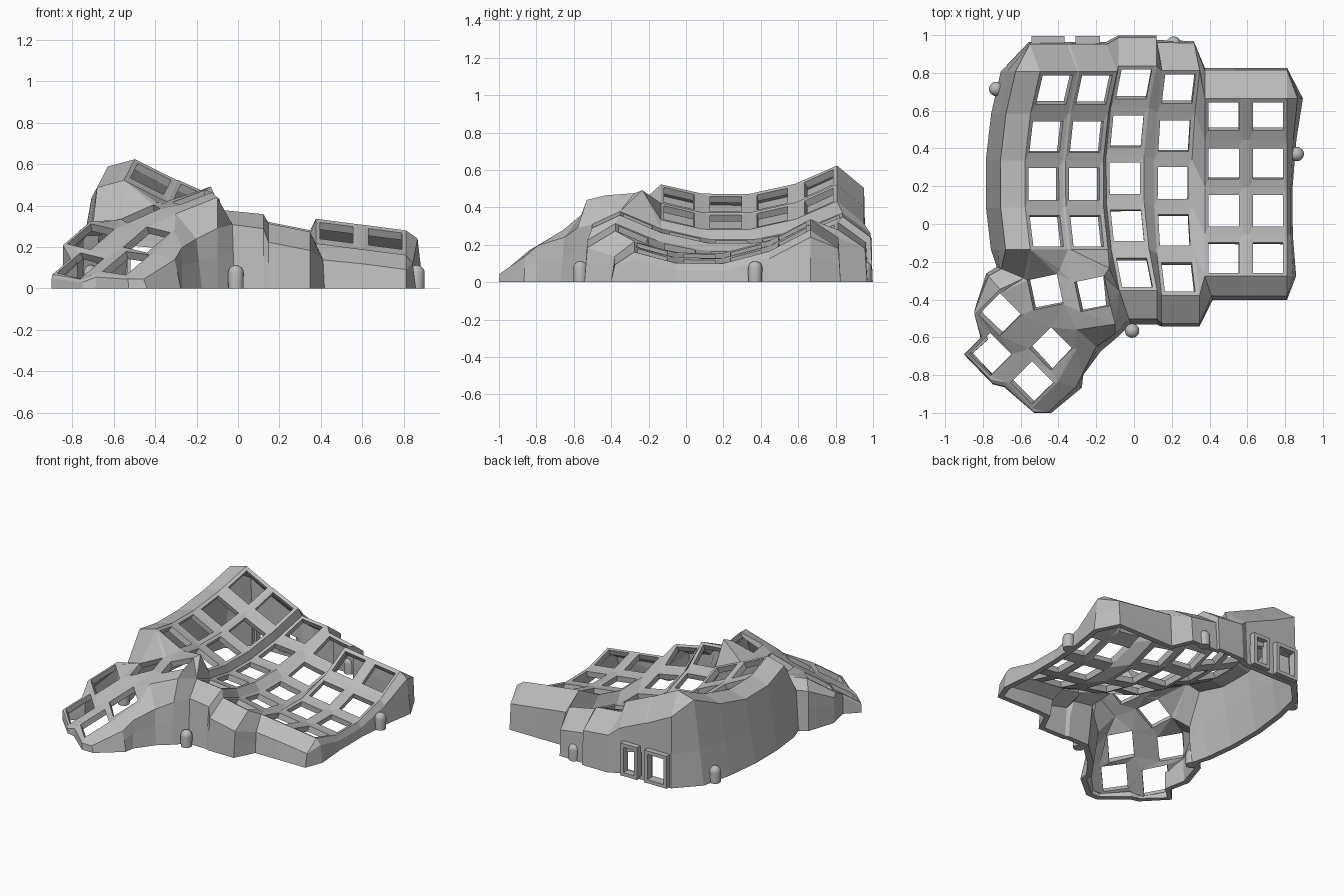
import bpy, bmesh
from math import sin, cos, radians, sqrt
from mathutils import Vector
from mathutils.geometry import delaunay_2d_cdt

cube = bpy.data.objects.get("Cube")
if cube:
    bpy.data.objects.remove(cube)

grey = bpy.data.materials.new("shell grey")
grey.use_nodes = True
COLOUR = (0.5, 0.5, 0.5, 1)
grey.diffuse_color = COLOUR
grey.node_tree.nodes["Principled BSDF"].inputs["Base Color"].default_value = COLOUR


def finish(bm, name):
    mesh = bpy.data.meshes.new(name)
    bm.to_mesh(mesh)
    bm.free()
    mesh.materials.append(grey)
    obj = bpy.data.objects.new(name, mesh)
    bpy.context.collection.objects.link(obj)
    return obj


def thicken(obj, amount):
    mod = obj.modifiers.new("thickness", "SOLIDIFY")
    mod.thickness = amount
    mod.offset = -1
    bpy.context.view_layer.objects.active = obj
    bpy.ops.object.modifier_apply(modifier=mod.name)
    for v in obj.data.vertices:
        v.co.z = max(v.co.z, 0)


shell = bmesh.new()
known = {}


def face(*points):
    # shared corners are welded by position
    verts = []
    for p in points:
        key = tuple(round(c, 4) for c in p)
        if key not in known:
            known[key] = shell.verts.new(p)
        if known[key] not in verts:
            verts.append(known[key])
    if len(verts) > 2 and not shell.faces.get(verts):
        shell.faces.new(verts)


def frame(outer, inner):
    for i in range(4):
        j = (i + 1) % 4
        face(outer[i], outer[j], inner[j], inner[i])


# Key columns: curved troughs of framed openings
HALF, HOLE, END, STEP = 0.1, 0.08, 0.097, 0.249


class Column:
    def __init__(self, x, y, z, tilt, curve, bow, back, rows):
        self.x, self.y, self.z = x, y, z
        self.tilt, self.curve, self.bow = tilt, curve, bow
        self.centres = [back - STEP * i for i in range(rows)]
        mids = [c - STEP / 2 for c in self.centres[:-1]]
        self.edges = [back + END] + mids + [self.centres[-1] - END]

    def at(self, u, y):
        d = (y - self.y) ** 2
        return Vector((self.x + self.bow * d + u, y,
                       self.z + self.curve * d - self.tilt * u))

    def left(self, i):
        return self.at(-HALF, self.edges[i])

    def right(self, i):
        return self.at(HALF, self.edges[i])

    def build(self):
        for i, c in enumerate(self.centres):
            outer = [self.left(i), self.right(i), self.right(i + 1), self.left(i + 1)]
            h = 0.084 / sqrt(1 + (2 * self.curve * (c - self.y)) ** 2)
            inner = [self.at(u, c + v) for u, v in
                     ((-HOLE, h), (HOLE, h), (HOLE, -h), (-HOLE, -h))]
            frame(outer, inner)


A = Column(0.71, 0.08, 0.105, 0.13, 0.55, 0, 0.568, 4)
B = Column(0.475, 0.08, 0.135, 0.13, 0.55, 0, 0.568, 4)
C = Column(0.205, 0.21, 0.145, 0.2, 0.43, 0.12, 0.715, 5)
D = Column(-0.05, 0.25, 0.212, 0.1, 0.43, 0.2, 0.74, 5)
E = Column(-0.265, 0.22, 0.32, 0.45, 0.46, 0.22, 0.71, 4)
F = Column(-0.48, 0.22, 0.415, 0.5, 0.46, 0.24, 0.71, 4)
columns = [A, B, C, D, E, F]
for col in columns:
    col.build()

# Webs between neighbouring columns
for a, b in zip(columns, columns[1:]):
    for i in range(min(len(a.centres), len(b.centres))):
        face(a.left(i), b.right(i), b.right(i + 1), a.left(i + 1))
face(C.right(4), C.right(5), B.left(4))


# Thumb cluster: tilted plates with square openings
class Plate:
    def __init__(self, x, y, z, yaw, gx=0.31, gy=0.55):
        self.c, self.yaw, self.g = (x, y, z), radians(yaw), (gx, gy)

    def corner(self, u, v, size):
        s, c = sin(self.yaw) * size, cos(self.yaw) * size
        dx, dy = u * c - v * s, u * s + v * c
        x, y, z = self.c
        return Vector((x + dx, y + dy,
                       max(z + dx * self.g[0] + dy * self.g[1], 0.045)))

    def rim(self, u, v):
        return self.corner(u, v, 0.095)


T1 = Plate(-0.22, -0.37, 0.44, 12, 0.35, 0.15)
T2 = Plate(-0.47, -0.36, 0.36, 12, 0.4, 0.2)
T3 = Plate(-0.71, -0.48, 0.25, 45)
T4 = Plate(-0.76, -0.69, 0.11, 45)
T5 = Plate(-0.54, -0.84, 0.122, 45, 0.35, 0.5)
T6 = Plate(-0.44, -0.66, 0.235, 45)

# Rim of the cluster with the outward step, drop and flare of its wall
thumb_rim = [
    (T2.rim(-1, 1), -0.12, 0.05, 0.05, 1.2),
    (T3.rim(1, 1), -0.06, 0.07, 0.05, 1.2),
    (T3.rim(-1, 1), 0, 0.02, 0.03, 1.2),
    (T4.rim(0.3, 1), -0.005, 0, 0.02, 1.2),
    (T4.rim(-1, 1), -0.005, 0, 0.02, 1.2),
    (T4.rim(-1, -1), 0.01, -0.02, 0.02, 1.2),
    (T5.rim(-1, 1), -0.01, -0.02, 0.02, 1.2),
    (T5.rim(-1, -1), 0.01, -0.022, 0.01, 1.2),
    (T5.rim(-1, -1), 0.085, -0.022, 0.01, 1.2),
    (T5.rim(1, -1), 0.1, -0.02, 0.03, 1.3),
    (T6.rim(1, -1), 0.035, -0.13, 0.08, 1.07),
    (Vector((-0.3, -0.56, 0.36)), 0.1, -0.09, 0.12, 1.25),
    (Vector((-0.1, -0.53, 0.44)), 0, -0.05, 0.15, 1.6),
]
deck = [s[0] for s in thumb_rim]
deck = [p for i, p in enumerate(deck) if p not in deck[:i]]
deck += [D.left(5), D.left(4), E.right(4), E.left(4), F.right(4), F.left(4)]
outline = list(range(len(deck)))
# raised back corners of the two upper plates
deck += [T1.corner(1, 1, 0.115), T1.corner(-1, 1, 0.1), T2.corner(1, 1, 0.1)]
hole_of = [-1] * len(deck)
hole_edges = []
for n, plate in enumerate((T1, T2, T3, T4, T5, T6)):
    start = len(deck)
    for u, v in ((-1, -1), (1, -1), (1, 1), (-1, 1)):
        deck.append(plate.corner(u, v, HOLE))
        hole_of.append(n)
    hole_edges += [(start + i, start + (i + 1) % 4) for i in range(4)]
result = delaunay_2d_cdt([p.to_2d() for p in deck], hole_edges, [outline], 1, 1e-6)
origin = [o[0] for o in result[3]]
for tri in result[2]:
    ids = [origin[i] for i in tri]
    owners = {hole_of[i] for i in ids}
    if len(owners) > 1 or -1 in owners:
        face(*[deck[i] for i in ids])


# Outer walls: step out from the rim, then fall to the ground
def side(points, dx, dy, drop, flare):
    return [(p, dx, dy, drop, flare) for p in points]


def backs(cols):
    return [p for c in cols for p in (c.right(0), c.left(0))]


stations = side(backs([A, B]), 0, 0.15, 0.1, 1.08)
stations += side([C.right(0)], -0.03, 0.145, 0.1, 1.08)
stations += side([C.left(0)], -0.03, 0.15, 0.11, 1.08)
stations += side(backs([D]), 0, 0.15, 0.11, 1.08)
stations += side(backs([E, F]), -0.055, 0.145, 0.12, 1.08)
stations += side([F.left(i) for i in range(5)], -0.13, 0, 0.035, 1.6)
stations += thumb_rim
stations += side([D.left(5)], 0.05, -0.15, 0.07, 1.2)
stations += side([D.right(5)], 0, -0.15, 0.07, 1.2)
stations += side([C.left(5), C.right(5)], 0, -0.15, 0.09, 1.1)
stations += side([B.left(4)], 0.035, -0.105, 0.08, 1.2)
stations += side([B.right(4), A.left(4), A.right(4)], 0, -0.105, 0.07, 1.2)
# the side wall leans further where its rim is higher
for i in range(4, -1, -1):
    p = A.right(i)
    stations += side([p], 0.2 * p.z, 0, 0.04, 1.5)


def wall_points(station):
    p, dx, dy, drop, flare = station
    step = Vector((dx, dy, 0))
    top = p + step
    top.z = max(p.z - drop, 0.03)
    ground = p + step * flare
    ground.z = 0
    low = min(0.24, top.z * 0.55)
    return [p, top, ground.lerp(top, low / top.z), ground]


rings = [wall_points(s) for s in stations]
PORTS = (8, 10)
for i, a in enumerate(rings):
    b = rings[(i + 1) % len(rings)]
    for k in range(3):
        quad = [a[k], b[k], b[k + 1], a[k + 1]]
        if k == 2 and i in PORTS:
            centre = sum(quad, Vector()) / 4
            frame(quad, [q.lerp(centre, 0.25) for q in quad])
        else:
            face(*quad)

bmesh.ops.recalc_face_normals(shell, faces=shell.faces)
if sum(f.normal.z * f.calc_area() for f in shell.faces) < 0:
    bmesh.ops.reverse_faces(shell, faces=shell.faces)
thicken(finish(shell, "keyboard_case"), 0.04)

# Raised collars around the two rear sockets
for name, x, half in (("wide_socket_collar", -0.455, 0.088), ("narrow_socket_collar", -0.245, 0.066)):
    bm = bmesh.new()
    loops = [[bm.verts.new((x + u * (half - t), 0.995, 0.12 + v * (0.115 - t)))
              for u, v in ((1, -1), (-1, -1), (-1, 1), (1, 1))] for t in (0, 0.025)]
    for i in range(4):
        j = (i + 1) % 4
        bm.faces.new((loops[0][i], loops[0][j], loops[1][j], loops[1][i]))
    bm.normal_update()
    thicken(finish(bm, name), 0.05)

# Round-topped screw bosses around the base
for name, x, y in (("front_boss", -0.01, -0.565), ("right_side_boss", 0.862, 0.37),
                   ("left_side_boss", -0.73, 0.715), ("back_boss", 0.21, 0.955),
                   ("inner_boss", -0.71, -0.27)):
    bm = bmesh.new()
    bmesh.ops.create_uvsphere(bm, u_segments=20, v_segments=12, radius=0.038)
    for v in bm.verts:
        v.co.z = v.co.z + 0.075 if v.co.z > -0.001 else 0
        v.co.x += x
        v.co.y += y
    boss = finish(bm, name)
    bpy.ops.object.select_all(action="DESELECT")
    boss.select_set(True)
    bpy.context.view_layer.objects.active = boss
    bpy.ops.object.shade_smooth_by_angle(angle=radians(40))
